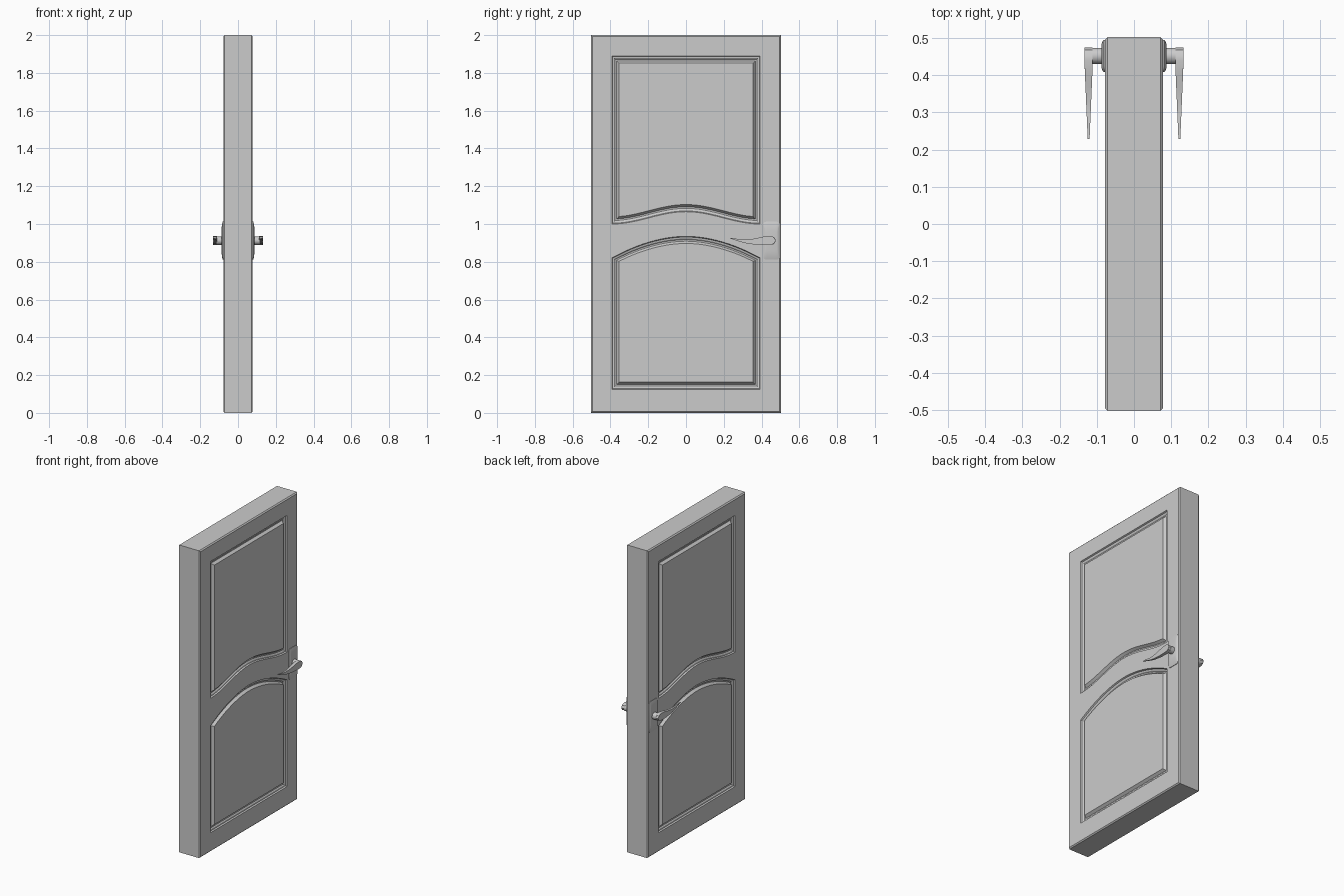
import bpy, bmesh, math

if "Cube" in bpy.data.objects:
    bpy.data.objects.remove(bpy.data.objects["Cube"])

grey = bpy.data.materials.new("light grey")
grey.diffuse_color = (0.6, 0.6, 0.6, 1)
grey.use_nodes = True
grey.node_tree.nodes["Principled BSDF"].inputs["Base Color"].default_value = grey.diffuse_color

HX, HY, H = 0.078, 0.503, 2.0      # half thickness, half width, height


def ring(bm, x, pts):
    return [bm.verts.new((x(y) if callable(x) else x, y, z)) for y, z in pts]


def bridge(bm, a, b):
    n = len(a)
    for i in range(n):
        j = (i + 1) % n
        bm.faces.new((a[i], a[j], b[j], b[i]))


def edges_of(bm, loop):
    out = []
    for i, v in enumerate(loop):
        w = loop[(i + 1) % len(loop)]
        out.append(bm.edges.get((v, w)) or bm.edges.new((v, w)))
    return out


def finish(bm, name):
    """Make an object, mirrored to the other face of the door."""
    bmesh.ops.recalc_face_normals(bm, faces=bm.faces[:])
    outer = max(bm.faces, key=lambda f: f.calc_center_median().x)
    if outer.normal.x < 0:
        bmesh.ops.reverse_faces(bm, faces=bm.faces[:])
    me = bpy.data.meshes.new(name)
    bm.to_mesh(me)
    bm.free()
    me.materials.append(grey)
    ob = bpy.data.objects.new(name, me)
    bpy.context.collection.objects.link(ob)
    bpy.ops.object.select_all(action='DESELECT')
    ob.select_set(True)
    bpy.context.view_layer.objects.active = ob
    bpy.ops.object.shade_smooth_by_angle(angle=math.radians(25))
    mod = ob.modifiers.new("both sides", 'MIRROR')
    mod.use_axis[0] = True
    mod.merge_threshold = 0.0005
    bpy.ops.object.modifier_move_to_index(modifier=mod.name, index=0)
    return ob


def loft(name, sections):
    """Skin a stack of (x, outline) sections and cap both ends."""
    bm = bmesh.new()
    rings = [ring(bm, x, pts) for x, pts in sections]
    for a, b in zip(rings, rings[1:]):
        bridge(bm, a, b)
    bm.faces.new(rings[0])
    bm.faces.new(rings[-1])
    return finish(bm, name)


# Panel outlines, parallel inset d
N = 24


def span(d):
    w = 0.393 - d
    return [-w + 2 * w * i / N for i in range(N + 1)]


def upper_panel(d):
    low = [(y, 1.0 + 0.065 * (0.5 + 0.5 * math.cos(math.pi * y / 0.393)) + d) for y in span(d)]
    return low + [(0.393 - d, 1.89 - d), (-0.393 + d, 1.89 - d)]


def lower_panel(d):
    top = [(y, 0.935 - 0.115 * abs(y / 0.393) ** 1.9 - d) for y in span(d)]
    return top + [(0.393 - d, 0.125 + d), (-0.393 + d, 0.125 + d)]


def rect(d):
    return [(-HY + d, d), (HY - d, d), (HY - d, H - d), (-HY + d, H - d)]


# Door slab with a stepped groove around each panel
bm = bmesh.new()
mid, side, face = (ring(bm, x, rect(d)) for x, d in ((0, 0), (HX - 0.007, 0), (HX, 0.007)))
bridge(bm, mid, side)
bridge(bm, side, face)
boundary = edges_of(bm, face)
groove = [(0, 0), (0.004, 0.009), (0.012, 0.011), (0.018, 0.016),
          (0.026, 0.016), (0.032, 0.008), (0.038, 0.0)]     # inset, depth
for panel in (upper_panel, lower_panel):
    rings = [ring(bm, HX - dep, panel(d)) for d, dep in groove]
    boundary += edges_of(bm, rings[0])
    for a, b in zip(rings, rings[1:]):
        bridge(bm, a, b)
    bm.faces.new(rings[-1])
bmesh.ops.triangle_fill(bm, edges=boundary, use_beauty=True, normal=(1, 0, 0))
finish(bm, "door_slab")

# Handle: back plate, spindle, lever
CY, CZ = 0.452, 0.912


def rounded(hy, hz, r):
    pts = []
    for k, (sy, sz) in enumerate(((1, 1), (-1, 1), (-1, -1), (1, -1))):
        for i in range(6):
            a = math.pi / 2 * (k + i / 5)
            pts.append((CY + sy * (hy - r) + r * math.cos(a), CZ + sz * (hz - r) + r * math.sin(a)))
    return pts


loft("handle_plate", [(HX - 0.003, rounded(0.043, 0.1, 0.015)), (0.081, rounded(0.043, 0.1, 0.015)),
                      (0.085, rounded(0.039, 0.085, 0.015)), (0.088, rounded(0.03, 0.055, 0.015))])


def circle(r):
    return [(CY + r * math.cos(a), CZ + r * math.sin(a))
            for a in (2 * math.pi * i / 24 for i in range(24))]


loft("handle_spindle", [(0.084, circle(0.022)), (0.116, circle(0.022))])

# Lever: teardrop outline that thins towards its tip
outline = [(0.228, 0.926), (0.25, 0.918), (0.29, 0.905), (0.33, 0.895), (0.38, 0.89), (0.43, 0.889),
           (0.453, 0.890), (0.467, 0.897), (0.475, 0.912), (0.468, 0.928), (0.455, 0.935),
           (0.44, 0.936), (0.41, 0.933), (0.37, 0.924), (0.33, 0.918), (0.29, 0.918), (0.25, 0.925)]


def half_thick(y):
    return 0.0025 + 0.0085 * min(1, (y - 0.228) / 0.2)


loft("handle_lever", [(lambda y: 0.122 - half_thick(y), outline),
                      (lambda y: 0.122 + half_thick(y), outline)])
